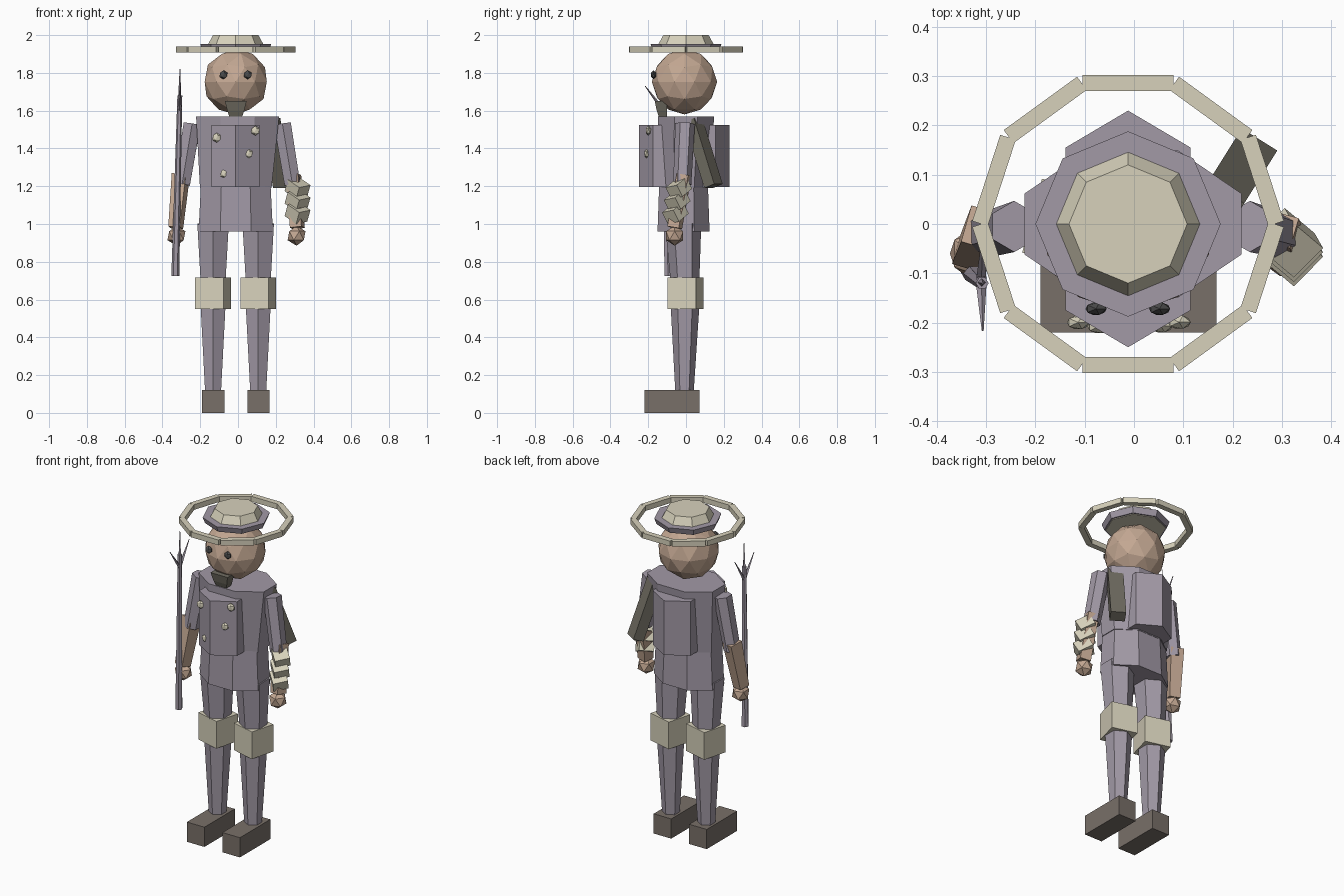
import bpy, bmesh
from math import radians, cos, sin, pi, tau
from mathutils import Vector, Matrix, Euler

cube = bpy.data.objects.get("Cube")
if cube:
    bpy.data.objects.remove(cube, do_unlink=True)

CX = -0.012  # body centre line


def material(name, rgb):
    m = bpy.data.materials.new(name)
    m.use_nodes = True
    color = (*rgb, 1)
    m.diffuse_color = color
    bsdf = m.node_tree.nodes["Principled BSDF"]
    bsdf.inputs["Base Color"].default_value = color
    bsdf.inputs["Roughness"].default_value = 0.9
    return m


CLOTH = material("mauve cloth", (0.36, 0.32, 0.38))
CREAM = material("cream", (0.68, 0.64, 0.50))
SKIN = material("tan skin", (0.55, 0.39, 0.29))
LEATHER = material("brown leather", (0.19, 0.16, 0.14))
OLIVE = material("dark olive", (0.16, 0.15, 0.12))
EYE = material("dark eye", (0.07, 0.07, 0.07))


def finish(name, bm, mat):
    bmesh.ops.recalc_face_normals(bm, faces=bm.faces)
    mesh = bpy.data.meshes.new(name)
    bm.to_mesh(mesh)
    bm.free()
    mesh.materials.append(mat)
    obj = bpy.data.objects.new(name, mesh)
    bpy.context.collection.objects.link(obj)
    return obj


def loft(name, mat, rings):
    """Capped skin over rings of equal point count."""
    bm = bmesh.new()
    loops = [[bm.verts.new(p) for p in ring] for ring in rings]
    n = len(loops[0])
    for a, b in zip(loops, loops[1:]):
        for i in range(n):
            j = (i + 1) % n
            bm.faces.new((a[i], a[j], b[j], b[i]))
    bm.faces.new(loops[0])
    bm.faces.new(loops[-1])
    return finish(name, bm, mat)


def ring(n, r, z, x=0.0, y=0.0, phase=0.0, sy=1.0):
    return [Vector((x + r * cos(phase + tau * i / n),
                    y + sy * r * sin(phase + tau * i / n), z)) for i in range(n)]


def limb(name, mat, start, end, r0, r1, n=6, phase=0.0):
    """Tapered straight bar between two points."""
    start, end = Vector(start), Vector(end)
    d = end - start
    turn = Vector((0, 0, -1 if d.z < 0 else 1)).rotation_difference(d)
    return loft(name, mat, [[start + turn @ p for p in ring(n, r0, 0, phase=phase)],
                            [end + turn @ p for p in ring(n, r1, 0, phase=phase)]])


def box(name, mat, center, size, rot=(0, 0, 0)):
    bm = bmesh.new()
    m = (Matrix.Translation(center) @ Euler([radians(a) for a in rot]).to_matrix().to_4x4()
         @ Matrix.Diagonal((*size, 1)))
    bmesh.ops.create_cube(bm, size=1, matrix=m)
    return finish(name, bm, mat)


def ball(name, mat, center, r, level=1, scale=(1, 1, 1)):
    bm = bmesh.new()
    m = Matrix.Translation(center) @ Matrix.Diagonal((*scale, 1))
    bmesh.ops.create_icosphere(bm, subdivisions=level, radius=r, matrix=m)
    return finish(name, bm, mat)


# Torso, skirt of the coat, and the pointed padding front and back
E = pi / 8
loft("upper_coat", CLOTH, [ring(8, 0.205, 1.19, CX, -0.01, E, 0.68),
                           ring(8, 0.238, 1.57, CX + 0.01, 0, E, 0.68)])
loft("lower_coat", CLOTH, [ring(8, 0.213, 0.96, CX, -0.013, E, 0.7),
                           ring(8, 0.2, 1.2, CX, -0.013, E, 0.7)])
outline = [(0, -0.24), (0.127, -0.165), (0.127, 0.165),
           (0, 0.24), (-0.127, 0.165), (-0.127, -0.165)]
loft("chest_padding", CLOTH, [[(CX + x, y - 0.01, z) for x, y in outline]
                              for z in (1.195, 1.525)])
for x, z in ((-0.113, 1.457), (0.092, 1.494), (0.055, 1.372), (-0.071, 1.266)):
    ball("coat_button", CREAM, (x, -0.2 + abs(x - CX) * 0.2 - 0.02, z), 0.026, 1, (1, 0.6, 1))

# Legs, knee guards and shoes
for side, x in (("right", -0.132), ("left", 0.107)):
    limb(side + "_thigh", CLOTH, (x, -0.015, 1.0), (x, -0.005, 0.68), 0.096, 0.075, phase=pi / 2)
    limb(side + "_shin", CLOTH, (x, -0.005, 0.6), (x, -0.008, 0.1), 0.078, 0.048, phase=pi / 2)
    box(side + "_knee_guard", CREAM, (x, -0.003, 0.633), (0.155, 0.155, 0.165), (0, 0, -15))
    box(side + "_shoe", LEATHER, (x + 0.001, -0.074, 0.06), (0.118, 0.292, 0.12))

# Arms and hands
for side, s, off in (("right", -1, -0.008), ("left", 1, 0)):
    limb(side + "_upper_arm", CLOTH, (s * 0.235 + off, -0.005, 1.53),
         (s * 0.288 + off, -0.02, 1.21), 0.052, 0.048, phase=pi / 2)
    limb(side + "_forearm", SKIN, (s * 0.295 + off, -0.01, 1.26),
         (s * 0.314 + off * 2, -0.06, 0.98), 0.055 if s < 0 else 0.045, 0.045, 4, 0.5)
    ball(side + "_hand", SKIN, (s * 0.31 + off * 2, -0.06, 0.938), 0.053)

# Stacked guards on the left forearm
for i in range(3):
    box("forearm_guard", CREAM, (0.315, -0.038 - 0.009 * i, 1.19 - 0.066 * i),
        (0.09, 0.085, 0.07), (10, 28, -40))

# Head, eyes and beard
ball("head", SKIN, (CX, -0.008, 1.753), 0.173, 2)
for x in (-0.077, 0.052):
    ball("eye", EYE, (x, -0.172, 1.79), 0.024, 1, (1, 0.6, 1))
loft("beard", OLIVE, [[(CX + x * w, y, z) for x, y in ((-1, y0), (1, y0), (1, y1), (-1, y1))]
                      for w, y0, y1, z in ((0.02, -0.13, -0.1, 1.53),
                                           (0.045, -0.155, -0.1, 1.6),
                                           (0.057, -0.165, -0.1, 1.65))])

# Hat: cloth band with a tapered crown
loft("hat_lining", CREAM, [ring(8, 0.165, 1.915, CX), ring(8, 0.17, 1.935, CX)])
loft("hat_band", CLOTH, [ring(8, 0.175, 1.918, CX), ring(8, 0.188, 1.953, CX)])
loft("hat_crown", CREAM, [ring(8, 0.15, 1.945, CX), ring(8, 0.12, 2.0, CX)])

# Open ring of ten bars around the hat
for i in range(10):
    a = 36 * i + 18
    c, s = cos(radians(a)), sin(radians(a))
    box("hat_ring_bar", CREAM, (CX + 0.286 * c, 0.286 * s, 1.924),
        (0.033, 0.184, 0.032), (0, 0, a))

# Case slung behind the left shoulder
box("back_case", OLIVE, (0.205, 0.092, 1.375), (0.085, 0.065, 0.37), (20, 0, -32))

# Three-pronged spear in the right hand
limb("spear_shaft", CLOTH, (-0.332, -0.095, 0.725), (-0.308, -0.12, 1.68), 0.021, 0.013)
fork = (-0.31, -0.118, 1.6)
for y, z in ((-0.216, 1.73), (-0.12, 1.82), (-0.03, 1.74)):
    limb("spear_prong", CLOTH, fork, (-0.307, y, z), 0.011, 0.002, 4)
